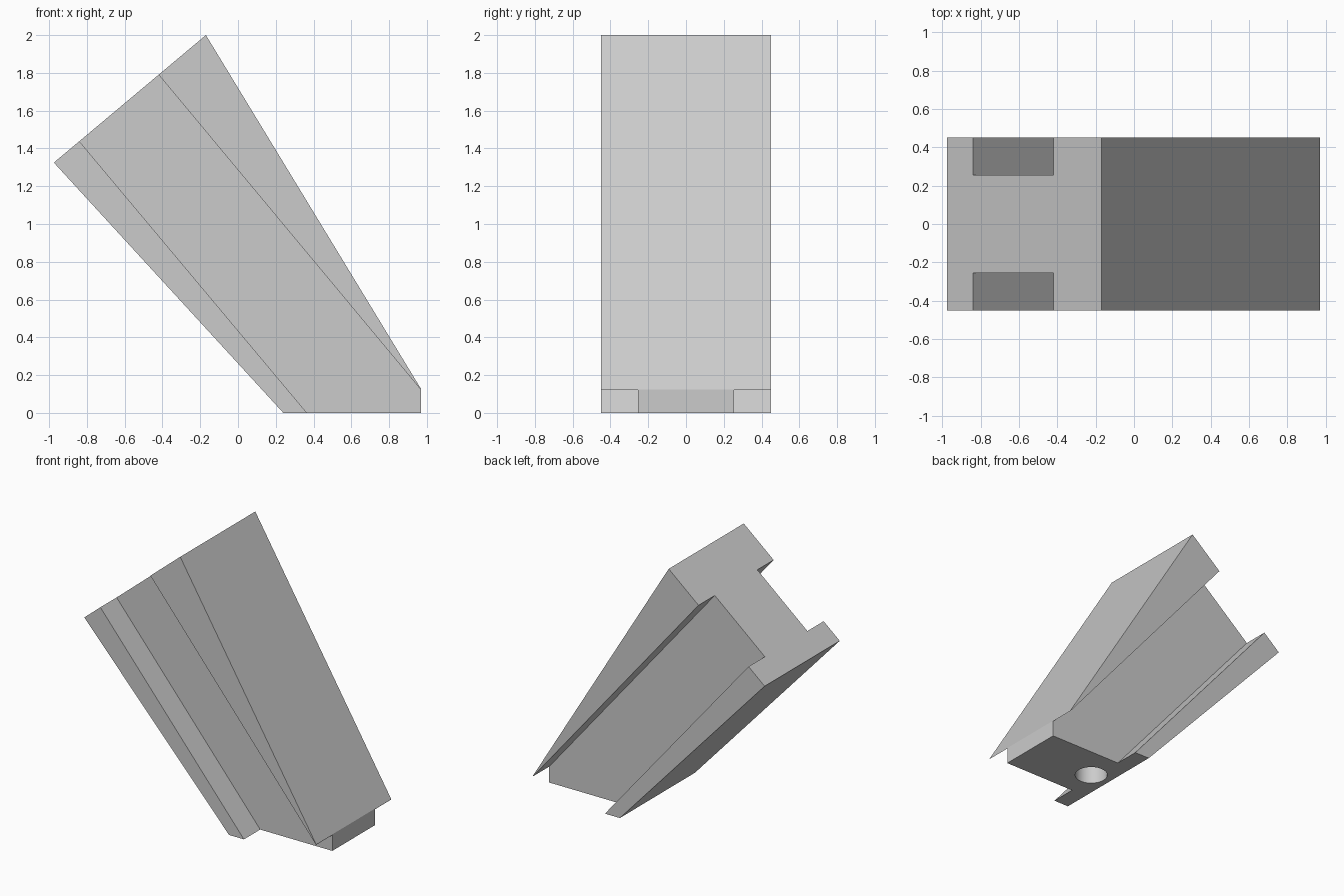
import bpy
import bmesh
from mathutils import Vector

default_cube = bpy.data.objects.get("Cube")
if default_cube:
    bpy.data.objects.remove(default_cube, do_unlink=True)

HALF_WIDTH = 0.45
HALF_WEB = 0.255

grey = bpy.data.materials.new("plain grey")
grey.use_nodes = True
grey.diffuse_color = (0.6, 0.6, 0.6, 1)
grey.node_tree.nodes["Principled BSDF"].inputs["Base Color"].default_value = (0.6, 0.6, 0.6, 1)


def prism(name, profile, y0, y1):
    """Extrude an x-z profile from y0 to y1."""
    bm = bmesh.new()
    face = bm.faces.new([bm.verts.new((x, y0, z)) for x, z in profile])
    top = bmesh.ops.extrude_face_region(bm, geom=[face])["geom"]
    verts = [v for v in top if isinstance(v, bmesh.types.BMVert)]
    bmesh.ops.translate(bm, verts=verts, vec=(0, y1 - y0, 0))
    bmesh.ops.recalc_face_normals(bm, faces=bm.faces)
    mesh = bpy.data.meshes.new(name)
    bm.to_mesh(mesh)
    bm.free()
    mesh.materials.append(grey)
    obj = bpy.data.objects.new(name, mesh)
    bpy.context.collection.objects.link(obj)
    return obj


def cut(target, cutter):
    """Subtract a cutter from the target, then remove it."""
    cutter.hide_render = True
    mod = target.modifiers.new("cut", 'BOOLEAN')
    mod.operation = 'DIFFERENCE'
    mod.solver = 'EXACT'
    mod.object = cutter
    bpy.context.view_layer.objects.active = target
    bpy.ops.object.modifier_apply(modifier=mod.name)
    bpy.data.objects.remove(cutter, do_unlink=True)


def extended(top, bottom, amount=0.15):
    """Lengthen a line past both ends."""
    a, b = Vector(top), Vector(bottom)
    return a.lerp(b, -amount), a.lerp(b, 1 + amount)


# Leaning tapered body
body = prism("slanted_leg",
             [(-0.975, 1.325), (-0.17, 2.0), (0.97, 0.125), (0.97, 0), (0.24, 0)],
             -HALF_WIDTH, HALF_WIDTH)

# Side grooves, leaving a central web between two flanges
low_top, low_end = extended((-0.84, 1.438), (0.365, 0))
high_top, high_end = extended((-0.42, 1.79), (0.97, 0.12))
groove = [low_top, high_top, high_end, (high_end.x, low_end.y), low_end]
for side in (-1, 1):
    cut(body, prism("groove_cutter", groove, side * HALF_WEB, side * (HALF_WIDTH + 0.1)))

# Round socket in the foot
bpy.ops.mesh.primitive_cylinder_add(vertices=48, radius=0.115, depth=0.6, location=(0.4, 0, 0))
socket = bpy.context.object
socket.name = "socket_cutter"
socket.data.materials.append(grey)
cut(body, socket)

# Flat sides, smooth socket wall
bpy.ops.object.select_all(action='DESELECT')
body.select_set(True)
bpy.context.view_layer.objects.active = body
bpy.ops.object.shade_smooth_by_angle(angle=0.4)
